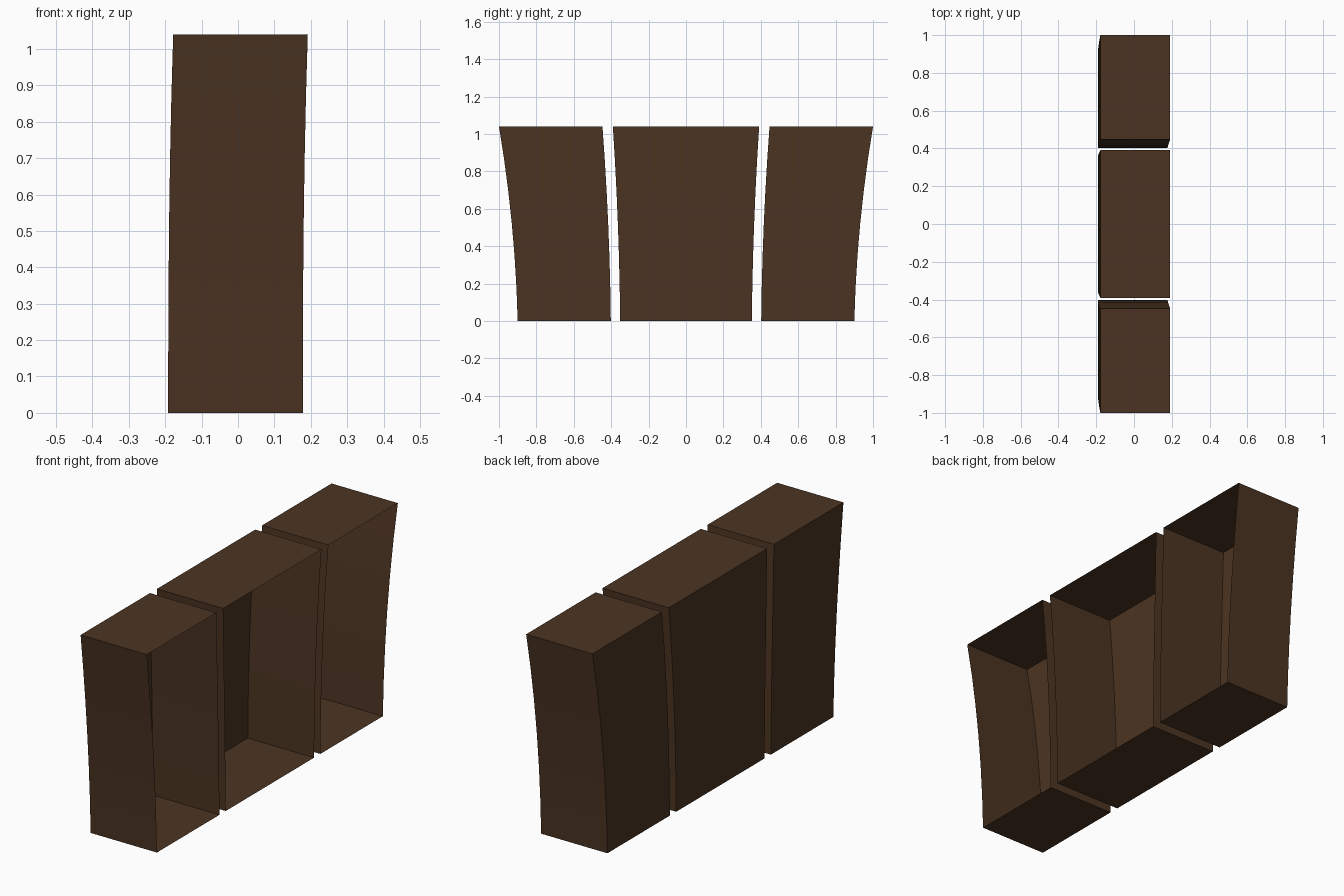
import bpy, bmesh

if "Cube" in bpy.data.objects:
    bpy.data.objects.remove(bpy.data.objects["Cube"])

brown = bpy.data.materials.new("dark_brown")
brown.diffuse_color = (0.072, 0.034, 0.016, 1)
brown.use_nodes = True
brown.node_tree.nodes["Principled BSDF"].inputs["Base Color"].default_value = brown.diffuse_color

H = 1.04       # height
LEVELS = 6     # rows of faces up the curved sides


def flared_box(name, y0, y1):
    """Thin-walled box, open towards +x, flaring outwards in y with height."""
    bm = bmesh.new()
    rings = []
    for i in range(LEVELS + 1):
        t = i / LEVELS
        s = 1 + 0.111 * (0.25 * t + 0.75 * t * t)   # y flare
        dx = 0.0137 * t ** 2.5                      # slight lean in x
        pts = [(0.178, y1), (-0.1918, y1), (-0.1918, y0), (0.178, y0)]
        rings.append([bm.verts.new((x + dx, y * s, H * t)) for x, y in pts])
    # three walls, leaving the +x side open
    for a, b in zip(rings, rings[1:]):
        for j in range(3):
            bm.faces.new((a[j], a[j + 1], b[j + 1], b[j]))
    # floor and top
    bm.faces.new(rings[0][::-1])
    bm.faces.new(rings[-1])
    me = bpy.data.meshes.new(name)
    bm.to_mesh(me)
    bm.free()
    me.materials.append(brown)
    ob = bpy.data.objects.new(name, me)
    bpy.context.collection.objects.link(ob)


flared_box("front_compartment", -0.9, -0.402)
flared_box("middle_compartment", -0.352, 0.352)
flared_box("back_compartment", 0.402, 0.9)
